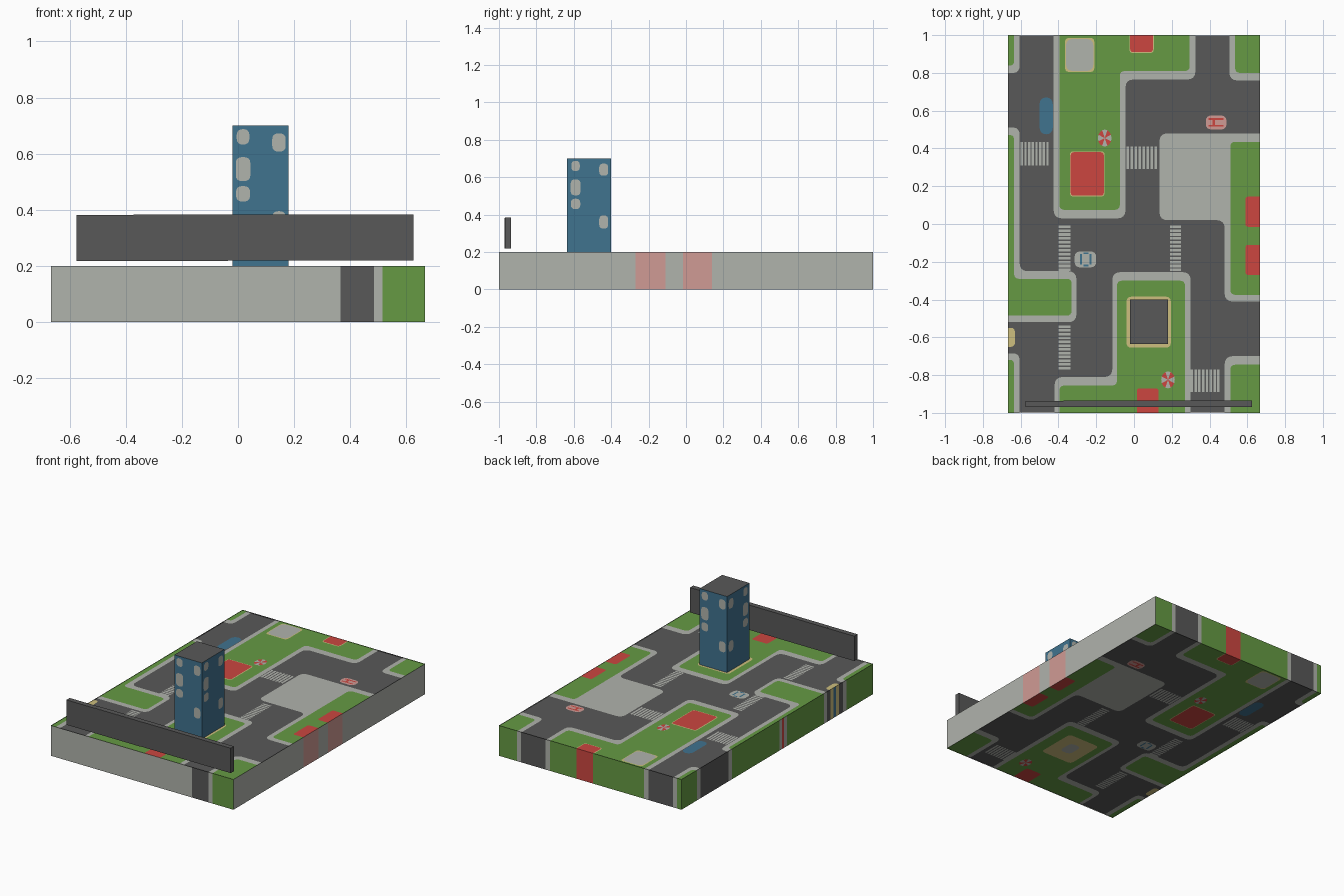
import bpy, bmesh, math
from mathutils import Vector

if "Cube" in bpy.data.objects:
    bpy.data.objects.remove(bpy.data.objects["Cube"])

W, L, H = 0.667, 1.0, 0.2      # half width, half length and height of the slab
STEP = 0.001                   # height between painted layers


def lin(c):
    return c / 12.92 if c <= 0.04045 else ((c + 0.055) / 1.055) ** 2.4


def material(name, code):
    m = bpy.data.materials.new(name)
    m.diffuse_color = [lin(int(code[i:i + 2], 16) / 255) for i in (0, 2, 4)] + [1]
    m.use_nodes = True
    m.node_tree.nodes["Principled BSDF"].inputs["Base Color"].default_value = m.diffuse_color
    return m


ASPHALT = material("asphalt grey", "585858")
PAVING = material("paving grey", "B0B3AC")
GRASS = material("grass green", "669A44")
RED = material("roof red", "CC4640")
BLUE = material("facade blue", "40738F")
SAND = material("sand yellow", "CDBF7E")
PINK = material("pale red", "D09B95")


def box(name, lo, hi, mats, rule=lambda n: 0):
    """Box whose faces get a material by direction."""
    bm = bmesh.new()
    bmesh.ops.create_cube(bm, size=1)
    for v in bm.verts:
        v.co = [lo[i] + (v.co[i] + 0.5) * (hi[i] - lo[i]) for i in range(3)]
    for f in bm.faces:
        f.normal_update()
        f.material_index = rule(f.normal)
    return finish(name, bm, mats)


def finish(name, bm, mats):
    me = bpy.data.meshes.new(name)
    bm.to_mesh(me)
    bm.free()
    for m in mats:
        me.materials.append(m)
    ob = bpy.data.objects.new(name, me)
    bpy.context.collection.objects.link(ob)
    return ob


def rect(x0, x1, y0, y1):
    return [(x0, y0), (x1, y0), (x1, y1), (x0, y1)]


def rounded(pts, r):
    """Round every corner that is not on the slab border."""
    out = []
    for i, p in enumerate(pts):
        p = Vector(p)
        if r == 0 or abs(p.x) > 0.665 or abs(p.y) > 0.998:
            out.append(p)
            continue
        a, b = Vector(pts[i - 1]) - p, Vector(pts[(i + 1) % len(pts)]) - p
        a = p + a.normalized() * min(r, a.length * 0.49)
        b = p + b.normalized() * min(r, b.length * 0.49)
        for k in range(5):
            t = k / 4
            out.append(a * (1 - t) ** 2 + p * 2 * t * (1 - t) * 0.9
                       + (a + b) * 0.5 * 2 * t * (1 - t) * 0.1 + b * t * t)
    return out


def paint(name, polys, mat, frames, r=0.0):
    """Flat painted faces; each frame is (2D-to-3D function, outward normal)."""
    bm = bmesh.new()
    for to3d, normal in frames:
        for pts in polys:
            f = bm.faces.new([bm.verts.new(to3d(*p)) for p in rounded(pts, r)])
            f.normal_update()
            if f.normal.dot(Vector(normal)) < 0:
                f.normal_flip()
    return finish(name, bm, [mat])


def ground(level):
    """The map is painted on the top and on the underside."""
    zt, zb = H - 0.005 + level * STEP, 0.005 - level * STEP
    return [(lambda x, y: (x, y, zt), (0, 0, 1)), (lambda x, y: (x, y, zb), (0, 0, -1))]


# slab: front and right edges are paving grey, everything else asphalt
box("street_slab", (-W + .001, -L + .001, .005), (W - .001, L - .001, H - .005),
    [ASPHALT, PAVING], lambda n: int(n.y < -0.5 or n.x > 0.5))

# pavements and lawns, drawn as blocks
paint("pavements", [
    rect(-W, -.605, .80, L),
    [(-W, .51), (-.605, .51), (-.605, -.25), (-.305, -.25), (-.305, -.52), (-W, -.52)],
    rect(-W, -.605, -L, -.685),
    [(-.425, L), (.325, L), (.325, .765), (-.045, .765), (-.045, .03), (-.425, .03)],
    rect(.505, W, .76, L),
    [(.135, .48), (W, .48), (W, -.41), (.48, -.41), (.48, .02), (.135, .02)],
    rect(.48, W, -L, -.70),
    [(-.42, -L), (.30, -L), (.30, -.255), (-.115, -.255), (-.115, -.81), (-.42, -.81)],
], PAVING, ground(1), 0.04)
paint("lawns", [
    rect(-W, -.635, .84, L),
    [(-W, .47), (-.635, .47), (-.635, -.29), (-.33, -.29), (-.33, -.485), (-W, -.485)],
    rect(-W, -.635, -L, -.72),
    [(-.395, L), (.295, L), (.295, .81), (-.075, .81), (-.075, .075), (-.395, .075)],
    rect(.535, W, .80, L),
    rect(.51, W, -.375, .435),
    rect(.51, W, -L, -.745),
    [(-.395, -L), (.27, -L), (.27, -.30), (-.09, -.30), (-.09, -.855), (-.395, -.855)],
], GRASS, ground(2), 0.025)

# zebra crossings
stripes = []
for x0, x1, y0, y1 in [(-.60, -.445, .31, .435), (-.04, .13, .29, .41), (.30, .46, -.89, -.77)]:
    s = (x1 - x0) / 8
    stripes += [rect(x0 + s * i, x0 + s * (i + .65), y0, y1) for i in range(8)]
for x0, x1, y0, y1 in [(-.40, -.335, -.25, 0), (.19, .25, -.25, 0), (-.40, -.335, -.77, -.53)]:
    s = (y1 - y0) / 12
    stripes += [rect(x0, x1, y0 + s * i, y0 + s * (i + .65)) for i in range(12)]
paint("zebra_crossings", stripes, PAVING, ground(1))

# painted houses, with a sand rim under them
houses = [(-.335, -.16, .15, .38), (-.02, .10, .91, L), (.59, W, -.015, .145),
          (.59, W, -.27, -.11), (.015, .13, -L, -.87)]
shed = (-.36, -.215, .81, .98)
e = 0.005
paint("house_rims", [rect(max(a - e, -W), min(b + e, W), max(c - e, -L), min(d + e, L))
                     for a, b, c, d in houses[:2] + [shed]], SAND, ground(3), 0.02)
paint("painted_roofs", [rect(*h) for h in houses], RED, ground(4), 0.015)
paint("painted_shed", [rect(*shed)], PAVING, ground(4), 0.035)
paint("tower_plot", [rect(-.04, .195, -.655, -.385), rect(-W, -.63, -.65, -.55)],
      SAND, ground(3), 0.025)
paint("tower_plot_centre", [rect(.04, .12, -.57, -.46)], PAVING, ground(4), 0.03)

# parasols: grey disc with four red sectors
discs, sectors = [], []
for cx, cy in [(-.155, .455), (.18, -.825)]:
    ring = [(cx + .036 * math.cos(i * math.pi / 8), cy + .045 * math.sin(i * math.pi / 8))
            for i in range(16)]
    discs.append(ring)
    sectors += [[(cx, cy), ring[i], ring[i + 1], ring[(i + 2) % 16]] for i in range(1, 15, 4)]
paint("parasol_discs", discs, PAVING, ground(3))
paint("parasol_sectors", sectors, RED, ground(4))

# painted vehicles
paint("long_car", [rect(-.50, -.43, .475, .67)], BLUE, ground(1), 0.035)
paint("grey_car", [rect(-.315, -.20, -.23, -.145)], PAVING, ground(2), 0.03)
paint("grey_car_windows", [rect(-.285, -.275, -.215, -.16), rect(-.235, -.225, -.215, -.16),
                           rect(-.268, -.242, -.225, -.215), rect(-.268, -.242, -.16, -.15)],
      BLUE, ground(3))
paint("red_car", [rect(.38, .49, .50, .575)], PINK, ground(2), 0.03)
paint("red_car_roof", [rect(.395, .475, .515, .525), rect(.395, .475, .55, .56),
                       rect(.415, .43, .525, .55)], RED, ground(3))

# coloured bands on the four edges of the slab
FRONT = [(lambda u, v: (u, -L, v), (0, -1, 0))]
BACK = [(lambda u, v: (u, L, v), (0, 1, 0))]
LEFT = [(lambda u, v: (-W, u, v), (-1, 0, 0))]
RIGHT = [(lambda u, v: (W, u, v), (1, 0, 0))]
edges = {
    "front": (FRONT, -W, [(.365, PAVING), (.485, ASPHALT), (.515, PAVING), (W, GRASS)]),
    "right": (RIGHT, -L, [(-.27, PAVING), (-.11, PINK), (-.015, PAVING), (.14, PINK), (L, PAVING)]),
    "back": (BACK, -W, [(-.635, GRASS), (-.605, PAVING), (-.425, ASPHALT), (-.395, PAVING),
                        (-.02, GRASS), (.10, RED), (.295, GRASS), (.325, PAVING),
                        (.505, ASPHALT), (.535, PAVING), (W, GRASS)]),
    "left": (LEFT, -L, [(-.72, GRASS), (-.685, PAVING), (-.645, ASPHALT), (-.615, SAND),
                        (-.585, BLUE), (-.555, SAND), (-.52, ASPHALT), (-.485, PAVING),
                        (-.10, GRASS), (-.07, PAVING), (-.05, RED), (-.025, PAVING),
                        (.47, GRASS), (.51, PAVING), (.80, ASPHALT), (.84, PAVING), (L, GRASS)]),
}
for side, (frame, start, bands) in edges.items():
    for i, (end, mat) in enumerate(bands):
        paint(f"{side}_edge_band_{i + 1}", [rect(start, end, 0, H)], mat, frame)
        start = end

# tower with a dark roof
X0, X1, Y0, Y1, TOP = -.02, .18, -.635, -.40, .70
box("tower", (X0, Y0, H - .004), (X1, Y1, TOP), [BLUE, ASPHALT], lambda n: int(n.z > 0.5))

# tower windows: (across 0-1, height, width, tall); the left wall is mirrored
spots = [(.19, .66, .045, .055), (.19, .545, .052, .085),
         (.19, .457, .05, .055), (.83, .64, .048, .065), (.83, .36, .048, .07)]
walls = {
    "front": (lambda u, v: (X0 + u, Y0 - .001, v), (0, -1, 0), X1 - X0),
    "back": (lambda u, v: (X1 - u, Y1 + .001, v), (0, 1, 0), X1 - X0),
    "right": (lambda u, v: (X1 + .001, Y0 + u, v), (1, 0, 0), Y1 - Y0),
    "left": (lambda u, v: (X0 - .001, Y0 + u, v), (-1, 0, 0), Y1 - Y0),
}
for side, (to3d, normal, width) in walls.items():
    paint(f"tower_{side}_windows",
          [rect(c * width - w / 2, c * width + w / 2, z - h / 2, z + h / 2)
           for c, z, w, h in spots], PAVING, [(to3d, normal)], 0.02)

# raised barrier along the front, made of two overlapping panels
box("barrier_left", (-.575, -.97, .218), (-.035, -.936, .382), [ASPHALT])
box("barrier_right", (-.372, -.969, .219), (.625, -.935, .383), [ASPHALT])
